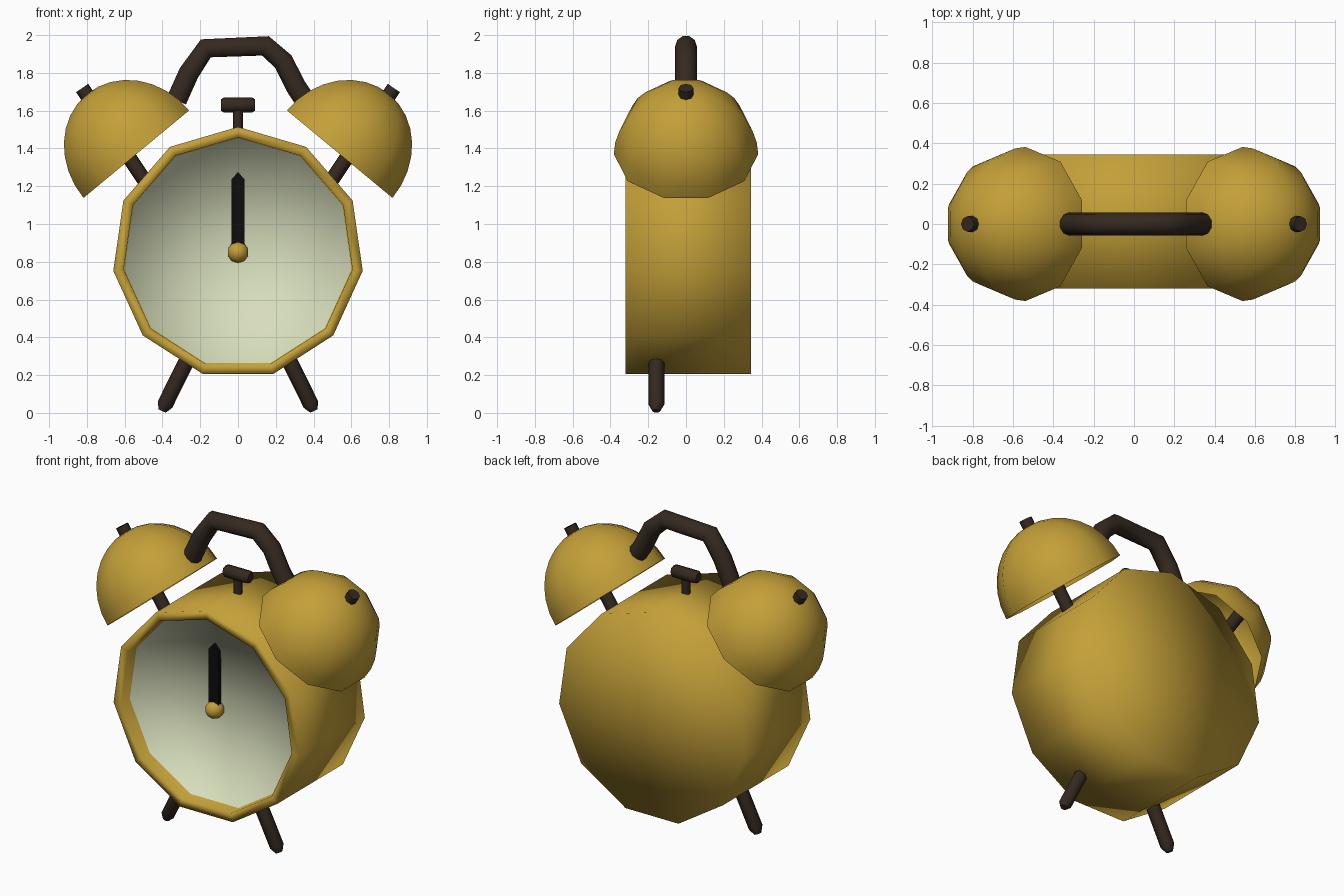
import bpy, bmesh
from math import sin, cos, pi
from mathutils import Vector, Matrix

if "Cube" in bpy.data.objects:
    bpy.data.objects.remove(bpy.data.objects["Cube"])


def material(name, rgb):
    m = bpy.data.materials.new(name)
    m.diffuse_color = (*rgb, 1)
    m.use_nodes = True
    m.node_tree.nodes["Principled BSDF"].inputs["Base Color"].default_value = m.diffuse_color
    return m


BRASS = material("brass", (0.55, 0.35, 0.04))
BROWN = material("dark_brown", (0.035, 0.022, 0.014))
CREAM = material("cream", (0.68, 0.73, 0.50))
BLACK = material("black", (0.004, 0.004, 0.004))


def finish(name, bm, mats, smooth=True):
    bmesh.ops.recalc_face_normals(bm, faces=bm.faces)
    for f in bm.faces:
        f.smooth = smooth
    me = bpy.data.meshes.new(name)
    bm.to_mesh(me)
    bm.free()
    for m in mats:
        me.materials.append(m)
    ob = bpy.data.objects.new(name, me)
    bpy.context.collection.objects.link(ob)
    return ob


def lathe(bm, profile, sides, matrix, phase=0.0, mats=None):
    """Spin (radius, height) points round local z; radius 0 makes a pole."""
    rings = []
    for r, h in profile:
        n = sides if r > 0 else 1
        rings.append([bm.verts.new(matrix @ Vector((r * cos(phase + 2 * pi * i / sides),
                                                    r * sin(phase + 2 * pi * i / sides), h)))
                      for i in range(n)])
    for k, (a, b) in enumerate(zip(rings, rings[1:])):
        for i in range(sides):
            j = (i + 1) % sides
            quad = [a[i % len(a)], a[j % len(a)], b[j % len(b)], b[i % len(b)]]
            f = bm.faces.new(list(dict.fromkeys(quad)))
            f.material_index = mats[k] if mats else 0


def tube(name, pts, radius, mat, radii=None, res=2):
    """Round bar along a polyline."""
    cu = bpy.data.curves.new(name, 'CURVE')
    cu.dimensions = '3D'
    cu.bevel_depth = radius
    cu.bevel_resolution = res
    cu.use_fill_caps = True
    sp = cu.splines.new('POLY')
    sp.points.add(len(pts) - 1)
    for i, p in enumerate(pts):
        sp.points[i].co = (*p, 1)
        sp.points[i].radius = radii[i] if radii else 1
    cu.materials.append(mat)
    ob = bpy.data.objects.new(name, cu)
    bpy.context.collection.objects.link(ob)
    bpy.ops.object.select_all(action='DESELECT')
    ob.select_set(True)
    bpy.context.view_layer.objects.active = ob
    bpy.ops.object.convert(target='MESH')
    bpy.ops.object.shade_smooth_by_angle(angle=0.9)
    return ob


# Eleven-sided case: flat back, side, rim, recess and shallow dished dial
CZ = 0.847
bm = bmesh.new()
to_front = Matrix.Translation((0, 0, CZ)) @ Matrix.Rotation(pi / 2, 4, 'X')  # local z -> -y
lathe(bm, [(0, -0.345), (0.667, -0.345), (0.667, 0.32), (0.612, 0.32), (0.608, 0.24), (0, 0.205)],
      11, to_front, pi / 2, [0, 0, 0, 0, 1])
finish("case_and_dial", bm, [BRASS, CREAM])

# Pointed hand
bm = bmesh.new()
outline = [(-0.035, 0.85), (0.035, 0.85), (0.035, 1.235), (0, 1.275), (-0.035, 1.235)]
face = bm.faces.new([bm.verts.new((x, -0.25, z)) for x, z in outline])
ext = bmesh.ops.extrude_face_region(bm, geom=[face])
bmesh.ops.translate(bm, vec=(0, 0.025, 0),
                    verts=[v for v in ext["geom"] if isinstance(v, bmesh.types.BMVert)])
finish("hand", bm, [BLACK], False)

# Centre hub
bm = bmesh.new()
bmesh.ops.create_uvsphere(bm, u_segments=10, v_segments=8, radius=0.057,
                          matrix=Matrix.Translation((0, -0.235, 0.85)) @ Matrix.Rotation(pi / 2, 4, 'X'))
finish("hub", bm, [BRASS])

for side, s in (("left", -1), ("right", 1)):
    # Hollow ten-sided bell dome, tilted outwards
    axis = Vector((s * 0.638, 0, 0.77))
    across = Vector((0, 1, 0))
    frame = Matrix((across.cross(axis), across, axis)).transposed().to_4x4()
    frame.translation = (s * 0.538, 0, 1.37)
    bm = bmesh.new()
    N = 8
    dome = [(0.382 * cos(pi / 2 * k / N), 0.412 * sin(pi / 2 * k / N)) for k in range(N)] + [(0, 0.412)]
    lathe(bm, dome, 10, frame, pi / 10)
    finish(side + "_bell", bm, [BRASS])
    # Post running through the bell, ending in the nub on top
    tube(side + "_bell_post", [(s * 0.42, 0, 1.12), (s * 0.825, 0, 1.72)], 0.039, BROWN)
    # Splayed leg with a blunt tip
    tube(side + "_leg", [(s * 0.22, -0.157, 0.38), (s * 0.386, -0.157, 0.045), (s * 0.402, -0.157, 0.01)],
         0.042, BROWN, [1, 1, 0.5])

# Carrying handle
path = [(-0.325, 1.655), (-0.26, 1.80), (-0.17, 1.93), (0.145, 1.943),
        (0.24, 1.86), (0.305, 1.73), (0.355, 1.655)]
tube("handle", [(x, 0, z) for x, z in path], 0.057, BROWN, res=3)

# Alarm button: stem and cross bar
tube("button_stem", [(0, 0, 1.44), (0, 0, 1.62)], 0.026, BROWN)
tube("button_bar", [(-0.09, 0, 1.63), (-0.075, 0, 1.63), (0.075, 0, 1.63), (0.09, 0, 1.63)],
     0.04, BROWN, [0.75, 1, 1, 0.75])
